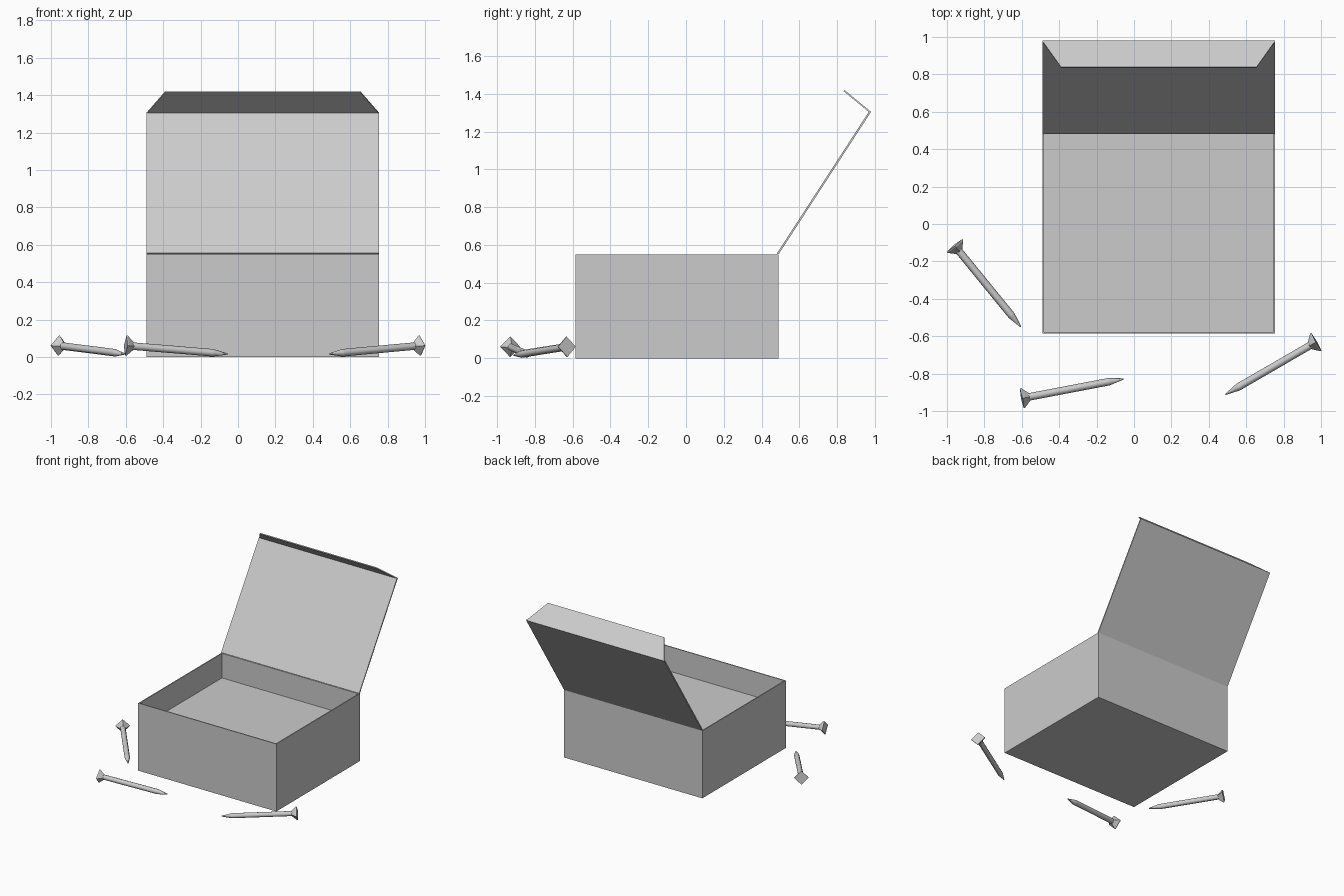
import bpy, bmesh, math
from mathutils import Vector

cube = bpy.data.objects.get("Cube")
if cube:
    bpy.data.objects.remove(cube, do_unlink=True)

grey = bpy.data.materials.new("plain grey")
grey.use_nodes = True
GREY = (0.6, 0.6, 0.6, 1)
grey.diffuse_color = GREY
grey.node_tree.nodes["Principled BSDF"].inputs["Base Color"].default_value = GREY

LEFT, RIGHT, FRONT, BACK, TOP = -0.49, 0.755, -0.585, 0.49, 0.55
WALL, FLOOR = 0.012, 0.35


def finish(name, bm):
    bmesh.ops.recalc_face_normals(bm, faces=bm.faces)
    mesh = bpy.data.meshes.new(name)
    bm.to_mesh(mesh)
    bm.free()
    mesh.materials.append(grey)
    obj = bpy.data.objects.new(name, mesh)
    bpy.context.collection.objects.link(obj)
    return obj


def slab(name, corners, thickness):
    """Flat panel given by its corners, thickened evenly."""
    bm = bmesh.new()
    face = bm.faces.new([bm.verts.new(c) for c in corners])
    face.normal_update()
    shift = face.normal * thickness
    top = bmesh.ops.extrude_face_region(bm, geom=[face])["geom"]
    bmesh.ops.translate(bm, vec=shift, verts=[v for v in top if isinstance(v, bmesh.types.BMVert)])
    return finish(name, bm)


# Box with thin walls and a raised inner floor
bm = bmesh.new()
bmesh.ops.create_cube(bm, size=1)
for v in bm.verts:
    v.co = (RIGHT if v.co.x > 0 else LEFT, BACK if v.co.y > 0 else FRONT, TOP if v.co.z > 0 else 0)
bm.normal_update()
lid_face = max(bm.faces, key=lambda f: f.normal.z)
bmesh.ops.inset_region(bm, faces=[lid_face], thickness=WALL)
inner = bmesh.ops.extrude_discrete_faces(bm, faces=[lid_face])["faces"][0]
bmesh.ops.translate(bm, vec=(0, 0, FLOOR - TOP), verts=inner.verts)
finish("box", bm)

# Open lid and its tapered front flap
HINGE, FOLD, EDGE = (BACK, TOP), (0.98, 1.305), (0.84, 1.42)
slab("lid", [(LEFT, *HINGE), (RIGHT, *HINGE), (RIGHT, *FOLD), (LEFT, *FOLD)], 0.01)
slab("lid_flap", [(LEFT, *FOLD), (RIGHT, *FOLD), (RIGHT - 0.1, *EDGE), (LEFT + 0.1, *EDGE)], 0.008)


def nail(name, head, tip):
    """Square flared head, round shaft and pointed end."""
    axis = Vector(tip) - Vector(head)
    length = axis.length
    bm = bmesh.new()

    def cone(sides, r1, r2, start, end):
        made = bmesh.ops.create_cone(bm, cap_ends=True, segments=sides, radius1=r1,
                                     radius2=r2, depth=end - start)["verts"]
        bmesh.ops.translate(bm, vec=(0, 0, (start + end) / 2), verts=made)

    cone(4, 0.054, 0.054, 0, 0.007)
    cone(4, 0.054, 0.018, 0.007, 0.045)
    cone(8, 0.02, 0.02, 0.03, length - 0.08)
    cone(8, 0.02, 0.003, length - 0.08, length)
    obj = finish(name, bm)
    obj.location = head
    obj.rotation_euler = axis.to_track_quat("Z", "Y").to_euler()
    bpy.context.view_layer.objects.active = obj
    obj.select_set(True)
    bpy.ops.object.shade_smooth_by_angle(angle=math.radians(46))
    obj.select_set(False)


nail("nail_right", (-0.96, -0.115, 0.061), (-0.605, -0.55, 0.016))
nail("nail_front", (-0.6, -0.932, 0.061), (-0.055, -0.828, 0.016))
nail("nail_left", (0.975, -0.63, 0.061), (0.488, -0.912, 0.016))
